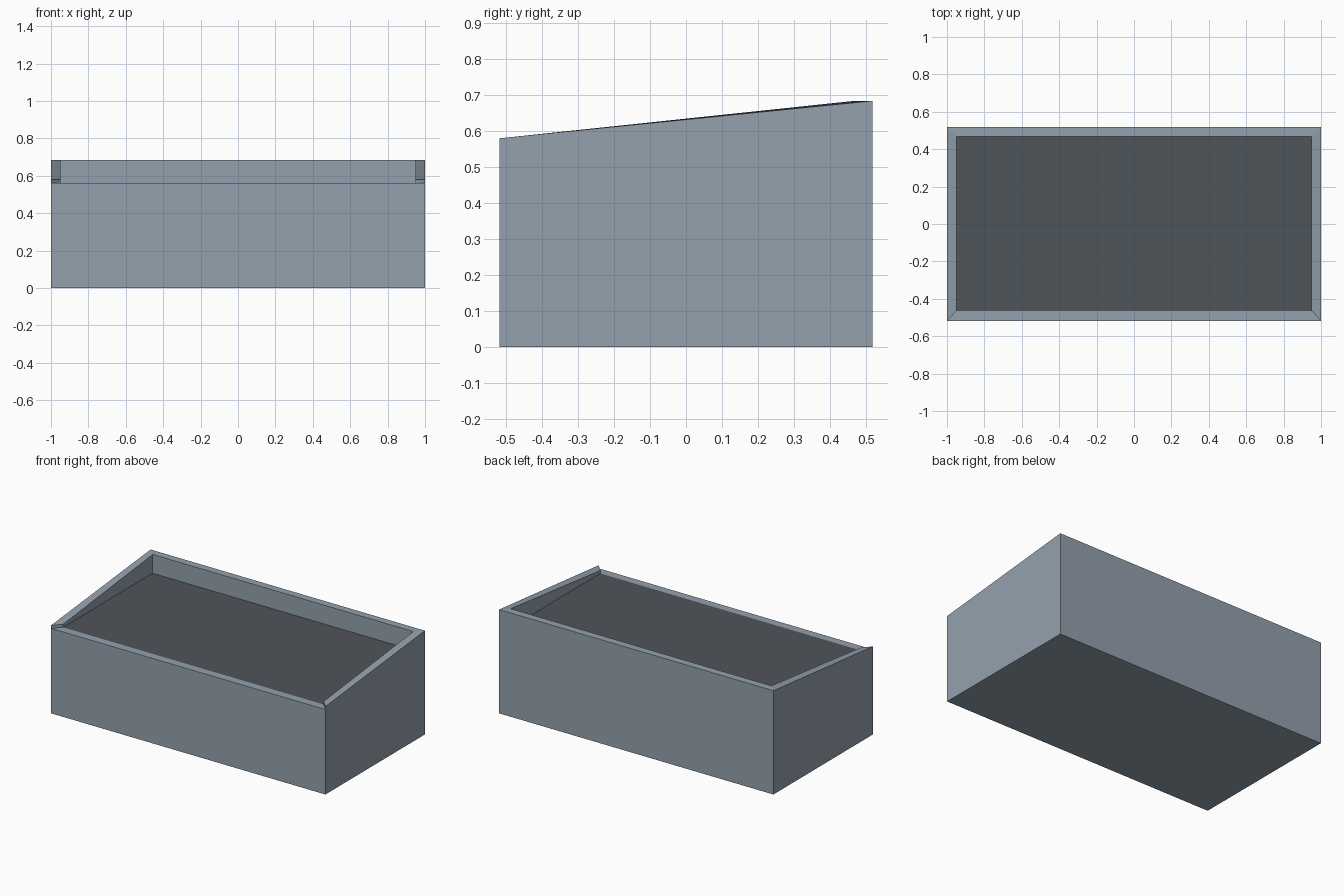
import bpy
import bmesh

if "Cube" in bpy.data.objects:
    bpy.data.objects.remove(bpy.data.objects["Cube"])

# Main dimensions
X, Y = 1.0, 0.518            # outer half width and half depth
XI, YF, YB = 0.95, -0.465, 0.468   # inner edges of the rim
FRONT, STEP, BACK = 0.56, 0.58, 0.684  # front rim, side rim at front, back rim


def face(bm, *points):
    return bm.faces.new([bm.verts.new(p) for p in points])


def strip(bm, a, b):
    """Quad spanning left to right between two (x, y, z) edge points."""
    face(bm, (-a[0], a[1], a[2]), a, b, (-b[0], b[1], b[2]))


def finish(bm, name, color):
    mesh = bpy.data.meshes.new(name)
    bm.to_mesh(mesh)
    bm.free()
    mat = bpy.data.materials.new(name + "_color")
    mat.diffuse_color = (*color, 1)
    mat.use_nodes = True
    mat.node_tree.nodes["Principled BSDF"].inputs["Base Color"].default_value = mat.diffuse_color
    mesh.materials.append(mat)
    bpy.context.collection.objects.link(bpy.data.objects.new(name, mesh))


# Base, front, back and their rims
box = bmesh.new()
strip(box, (X, -Y, 0), (X, Y, 0))
strip(box, (X, -Y, 0), (X, -Y, FRONT))
strip(box, (X, Y, 0), (X, Y, BACK))
strip(box, (X, -Y, FRONT), (XI, YF, FRONT))
strip(box, (X, Y, BACK), (XI, YB, BACK))
strip(box, (XI, YB, BACK), (XI, YB, FRONT))

for s in (-1, 1):
    x, xi = s * X, s * XI
    # Outer side panel
    face(box, (x, -Y, 0), (x, Y, 0), (x, Y, BACK), (x, -Y, STEP), (x, -Y, FRONT))
    # Sloping rim
    face(box, (x, -Y, STEP), (x, Y, BACK), (xi, YB, BACK), (xi, YF, STEP))
    # Inner side panel
    face(box, (xi, YF, FRONT), (xi, YF, STEP), (xi, YB, BACK), (xi, YB, FRONT))
    # Mitred step at the front corner
    face(box, (x, -Y, FRONT), (x, -Y, STEP), (xi, YF, STEP), (xi, YF, FRONT))

bmesh.ops.remove_doubles(box, verts=box.verts[:], dist=0.0001)
bmesh.ops.recalc_face_normals(box, faces=box.faces[:])
finish(box, "sloped_box", (0.295, 0.355, 0.42))

# Dark recessed floor, level with the front rim and facing up
floor = bmesh.new()
strip(floor, (XI, YF, FRONT), (XI, YB, FRONT))
finish(floor, "recessed_floor", (0.078, 0.09, 0.105))
